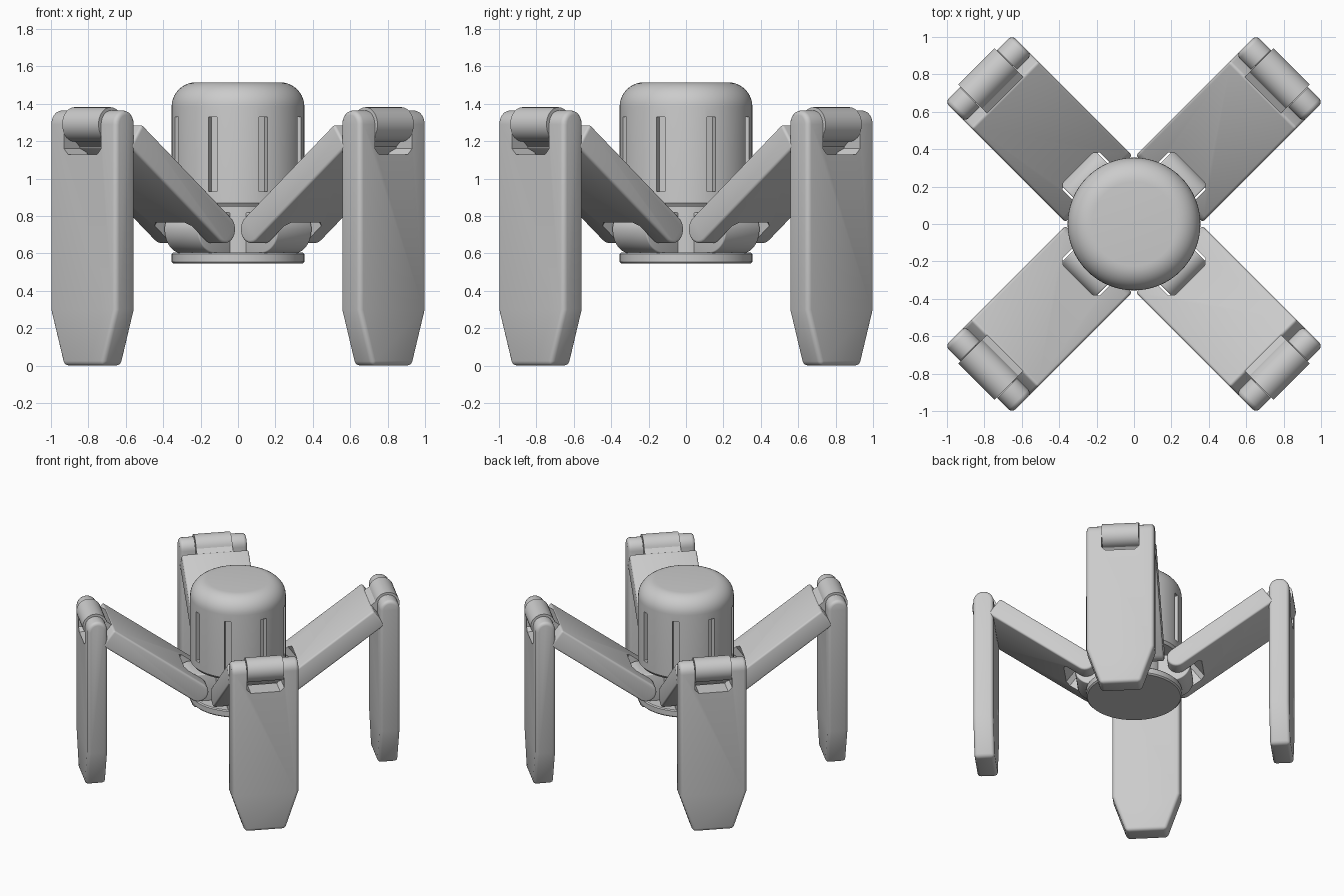
import bpy, bmesh, math
from mathutils import Matrix, Vector

if "Cube" in bpy.data.objects:
    bpy.data.objects.remove(bpy.data.objects["Cube"])

grey = bpy.data.materials.new("robot_grey")
grey.diffuse_color = (0.6, 0.6, 0.6, 1)
grey.use_nodes = True
grey.node_tree.nodes["Principled BSDF"].inputs["Base Color"].default_value = grey.diffuse_color

HIP = (0.34, 0.73)      # radius, height of hip pivot
KNEE = (1.10, 1.29)     # radius, height of knee pivot
WIDTH, NOTCH = 0.252, 0.14
L = math.dist(HIP, KNEE)
ANG = math.atan2(KNEE[1] - HIP[1], KNEE[0] - HIP[0])
C, S = math.cos(ANG), math.sin(ANG)


def arc(cx, cy, r, a0, a1, n=12):
    return [(cx + r * math.cos(math.radians(a0 + (a1 - a0) * i / n)),
             cy + r * math.sin(math.radians(a0 + (a1 - a0) * i / n))) for i in range(n + 1)]


def upright(a, b, d):       # profile in radius/height, depth sideways
    return Vector((a, d, b))


def sideways(a, b, d):      # profile in width/height, depth along radius
    return Vector((1.1 + d, a, b))


def along_thigh(a, b, d):   # profile along the sloping thigh
    return Vector((HIP[0] + a * C - b * S, d, HIP[1] + a * S + b * C))


def thigh_plan(a, b, d):    # plan of the thigh, depth through its thickness
    return along_thigh(a, d, b)


def finish(name, bm):
    bmesh.ops.recalc_face_normals(bm, faces=bm.faces)
    me = bpy.data.meshes.new(name)
    bm.to_mesh(me)
    bm.free()
    me.materials.append(grey)
    ob = bpy.data.objects.new(name, me)
    bpy.context.collection.objects.link(ob)
    return ob


def prism(name, pts, half, frame):
    bm = bmesh.new()
    lo = [bm.verts.new(frame(a, b, -half)) for a, b in pts]
    hi = [bm.verts.new(frame(a, b, half)) for a, b in pts]
    bm.faces.new(lo)
    bm.faces.new(hi)
    for i in range(len(pts)):
        j = (i + 1) % len(pts)
        bm.faces.new((lo[i], lo[j], hi[j], hi[i]))
    return finish(name, bm)


def lathe(name, pts, n=64):
    bm = bmesh.new()
    vs = [bm.verts.new((r, 0, z)) for r, z in pts]
    es = [bm.edges.new(p) for p in zip(vs, vs[1:])]
    bmesh.ops.spin(bm, geom=vs + es, cent=(0, 0, 0), axis=(0, 0, 1),
                   angle=math.tau, steps=n, use_duplicate=False)
    bmesh.ops.remove_doubles(bm, verts=bm.verts, dist=1e-4)
    return finish(name, bm)


def bake(ob, bevel=0, cutter=None):
    """Apply bevel, then cut, then smooth."""
    if bevel:
        m = ob.modifiers.new("bevel", 'BEVEL')
        m.width, m.segments = bevel, 3
        m.limit_method, m.angle_limit = 'ANGLE', math.radians(40)
        m.use_clamp_overlap = False
    if cutter:
        m = ob.modifiers.new("cut", 'BOOLEAN')
        m.operation, m.solver, m.object = 'DIFFERENCE', 'EXACT', cutter
    bpy.context.view_layer.update()
    ev = ob.evaluated_get(bpy.context.evaluated_depsgraph_get())
    me = bpy.data.meshes.new_from_object(ev)
    ob.modifiers.clear()
    ob.data = me
    if cutter:
        bpy.data.objects.remove(cutter)
    bpy.ops.object.select_all(action='DESELECT')
    ob.select_set(True)
    bpy.context.view_layer.objects.active = ob
    bpy.ops.object.shade_smooth_by_angle(angle=math.radians(32))
    return ob


# Body drum with rounded top and eight vent slots
drum = lathe("body_drum", [(0, 0.85), (0.34, 0.85), (0.355, 0.87), (0.355, 1.385)]
             + arc(0.225, 1.385, 0.13, 0, 90, 10)[1:] + [(0, 1.515)])
bm = bmesh.new()
for k in range(8):
    mat = (Matrix.Rotation(math.radians(22.5 + 45 * k), 4, 'Z')
           @ Matrix.Translation((0.36, 0, 1.13)) @ Matrix.Diagonal((0.10, 0.05, 0.40, 1)))
    bmesh.ops.create_cube(bm, size=1, matrix=mat)
bake(drum, 0, finish("slot_cutter", bm))

# Neck and base disc
bake(lathe("neck", [(0, 0.59), (0.23, 0.59), (0.23, 0.86), (0, 0.86)]))
bake(lathe("base_disc", [(0, 0.545), (0.345, 0.545), (0.355, 0.555), (0.355, 0.597),
                         (0.347, 0.605), (0, 0.605)]))

# Hip bracket: tongue from the neck to the hip pivot
bracket = bake(prism("hip_bracket", [(0.1, 0.60), (0.30, 0.60)]
                     + arc(0.30, 0.73, 0.13, -90, 0)[1:]
                     + arc(HIP[0], HIP[1], 0.09, 0, 90)[1:] + [(0.1, 0.82)],
                     0.13, upright), 0.008)

# Thigh: sloping plate, rounded and notched at the hip
thigh = prism("thigh", arc(0, 0, 0.075, 90, 270) + [(L - 0.10, -0.075), (L - 0.10, 0.075)],
              WIDTH, along_thigh)
cut = prism("hip_notch_cutter", [(-0.2, -NOTCH), (0.13, -NOTCH), (0.16, -NOTCH + 0.03),
                                 (0.16, NOTCH - 0.03), (0.13, NOTCH), (-0.2, NOTCH)],
            0.2, thigh_plan)
bake(thigh, 0.015, cut)

# Knee knuckle: narrow tongue of the thigh, round at the knee pivot
knuckle = bake(prism("knee_knuckle", [(L - 0.2, 0.07), (L - 0.2, -0.07)]
                     + arc(L, 0, 0.092, -130, 130, 24), NOTCH - 0.003, along_thigh))

# Shin: upright plate with round top, tapering foot and knee notch
shin = prism("shin", arc(KNEE[0], KNEE[1], 0.075, 0, 180) + [(1.025, 0), (1.175, 0)],
             WIDTH, upright)
bm = bmesh.new()
bm.from_mesh(shin.data)
bmesh.ops.bisect_plane(bm, geom=bm.verts[:] + bm.edges[:] + bm.faces[:],
                       plane_co=(0, 0, 0.30), plane_no=(0, 0, 1))
for v in bm.verts:
    if v.co.z < 0.1:
        v.co.y *= 0.60
bm.to_mesh(shin.data)
bm.free()
cut = prism("knee_notch_cutter", [(-NOTCH, 1.5), (-NOTCH, 1.16), (-NOTCH + 0.03, 1.13),
                                  (NOTCH - 0.03, 1.13), (NOTCH, 1.16), (NOTCH, 1.5)],
            0.2, sideways)
bake(shin, 0.025, cut)

# Four legs on the diagonals
for part in (bracket, thigh, knuckle, shin):
    for k in range(4):
        ob = part if k == 0 else part.copy()
        if k:
            bpy.context.collection.objects.link(ob)
        ob.rotation_euler.z = math.radians(45 + 90 * k)
